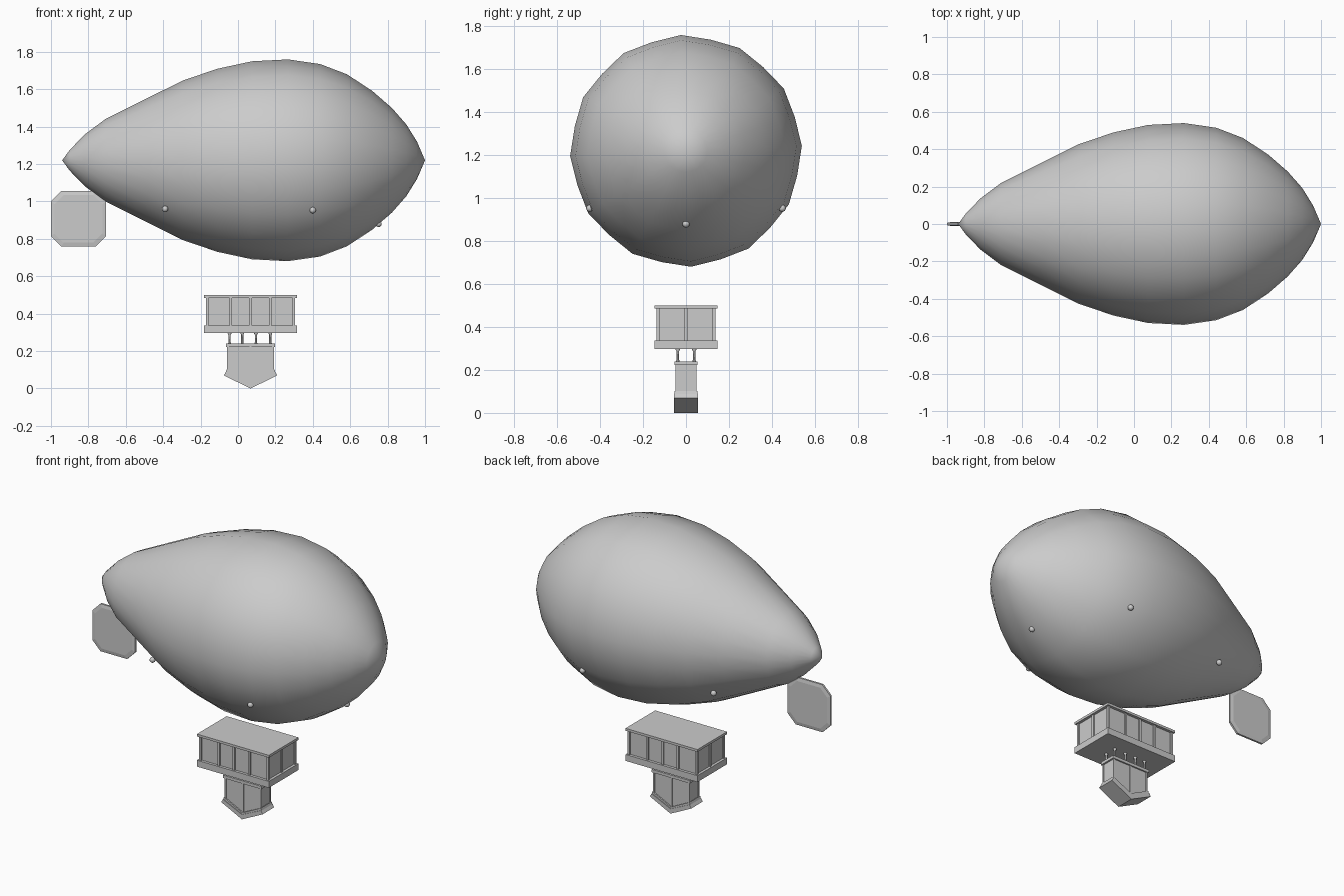
import bpy, bmesh, math

if "Cube" in bpy.data.objects:
    bpy.data.objects.remove(bpy.data.objects["Cube"])

CX = 0.067  # centre of the cabins along x


def make_object(name, bm, smooth=None):
    bmesh.ops.recalc_face_normals(bm, faces=bm.faces)
    mesh = bpy.data.meshes.new(name)
    bm.to_mesh(mesh)
    bm.free()
    ob = bpy.data.objects.new(name, mesh)
    bpy.context.collection.objects.link(ob)
    if smooth:
        bpy.ops.object.select_all(action='DESELECT')
        bpy.context.view_layer.objects.active = ob
        ob.select_set(True)
        bpy.ops.object.shade_smooth_by_angle(angle=math.radians(smooth))
    return ob


def add_box(bm, x0, x1, y0, y1, z0, z1):
    verts = bmesh.ops.create_cube(bm, size=1)['verts']
    for v in verts:
        v.co.x = (x0 + x1) / 2 + v.co.x * (x1 - x0)
        v.co.y = (y0 + y1) / 2 + v.co.y * (y1 - y0)
        v.co.z = (z0 + z1) / 2 + v.co.z * (z1 - z0)


def box(name, hx, hy, z0, z1):
    bm = bmesh.new()
    add_box(bm, CX - hx, CX + hx, -hy, hy, z0, z1)
    return make_object(name, bm)


def prism(name, outline, hy):
    bm = bmesh.new()
    front = [bm.verts.new((x, -hy, z)) for x, z in outline]
    back = [bm.verts.new((x, hy, z)) for x, z in outline]
    bm.faces.new(front)
    bm.faces.new(back[::-1])
    n = len(outline)
    for i in range(n):
        j = (i + 1) % n
        bm.faces.new((front[i], back[i], back[j], front[j]))
    return make_object(name, bm)


def lathe(bm, profile, sides, place):
    # place(t, r, angle index) gives the point; zero radius makes a pole
    rings = []
    for t, r in profile:
        count = 1 if r == 0 else sides
        rings.append([bm.verts.new(place(t, r, i)) for i in range(count)])
    for a, b in zip(rings, rings[1:]):
        for i in range(sides):
            j = (i + 1) % sides
            quad = [a[i % len(a)], a[j % len(a)], b[j % len(b)], b[i % len(b)]]
            bm.faces.new(list(dict.fromkeys(quad)))
    for ring in (rings[0], rings[-1]):
        if len(ring) > 2:
            bm.faces.new(ring)


# teardrop balloon, slightly faceted around its length
profile = [(-0.94, 0), (-0.90, 0.055), (-0.82, 0.138), (-0.71, 0.22), (-0.48, 0.335),
           (-0.295, 0.427), (-0.11, 0.49), (0.075, 0.53), (0.267, 0.54), (0.44, 0.515),
           (0.583, 0.46), (0.717, 0.372), (0.823, 0.28), (0.90, 0.192), (0.957, 0.10), (1.0, 0)]


def balloon_point(x, r, i):
    a = math.radians(2.5 + 15 * i)
    r *= 1 if i % 2 == 0 else 0.982
    return (x, r * math.cos(a), 1.22 + r * math.sin(a))


bm = bmesh.new()
lathe(bm, profile, 24, balloon_point)
make_object("balloon", bm, 60)

# rope anchor knobs on the balloon
for i, (x, y, z) in enumerate([(-0.39, 0.285, 0.96), (-0.39, -0.285, 0.96),
                               (0.40, 0.448, 0.953), (0.40, -0.448, 0.953), (0.752, 0, 0.88)]):
    bm = bmesh.new()
    bmesh.ops.create_uvsphere(bm, u_segments=14, v_segments=8, radius=0.017)
    bmesh.ops.translate(bm, verts=bm.verts, vec=(x, y, z))
    make_object(f"anchor_knob_{i + 1}", bm, 60)

# tail rudder: clipped square with a thinner rim
bm = bmesh.new()
rx, rz, h, c = -0.853, 0.907, 0.148, 0.092


def rudder_loop(s, y):
    k = 1 - s
    pts = [(h, c), (c, h), (-c, h), (-h, c), (-h, -c), (-c, -h), (c, -h), (h, -c)]
    return [bm.verts.new((rx + px * k, y, rz + pz * k)) for px, pz in pts]


loops = [rudder_loop(0.14, -0.01), rudder_loop(0, -0.006),
         rudder_loop(0, 0.006), rudder_loop(0.14, 0.01)]
bm.faces.new(loops[0])
bm.faces.new(loops[-1])
for a, b in zip(loops, loops[1:]):
    for i in range(8):
        bm.faces.new((a[i], a[(i + 1) % 8], b[(i + 1) % 8], b[i]))
make_object("rudder", bm)

# upper cabin
box("cabin_roof", 0.248, 0.146, 0.485, 0.50)
box("cabin_walls", 0.231, 0.129, 0.335, 0.49)
box("cabin_base", 0.248, 0.146, 0.297, 0.337)

bm = bmesh.new()
p = 0.007
for s in (-1, 1):
    for k in range(5):
        x, y = CX - 0.232 + 0.116 * k if k in (0, 4) else CX + 0.106 * (k - 2), 0.131 * s
        add_box(bm, x - p, x + p, y - p, y + p, 0.33, 0.49)
    x = CX + 0.232 * s
    add_box(bm, x - p, x + p, -p, p, 0.33, 0.49)
make_object("cabin_posts", bm)

# flared struts between the cabins
bm = bmesh.new()
strut = [(0.235, 0.010), (0.247, 0.006), (0.287, 0.006), (0.294, 0.010), (0.30, 0.010)]
for sx in (-0.045, 0.023, 0.096, 0.173):
    for sy in (-0.038, 0.038):
        def strut_point(z, r, i):
            a = math.tau * i / 8
            return (sx + r * math.cos(a), sy + r * math.sin(a), z)
        lathe(bm, strut, 8, strut_point)
make_object("struts", bm, 40)

# lower pod with a V-shaped keel
box("pod_rim", 0.132, 0.054, 0.222, 0.24)
prism("pod_walls", [(CX - 0.121, 0.225), (CX - 0.121, 0.085), (CX, 0.02),
                    (CX + 0.121, 0.085), (CX + 0.121, 0.225)], 0.045)
prism("pod_keel", [(CX - 0.131, 0.09), (CX - 0.143, 0.07), (CX, 0),
                   (CX + 0.143, 0.07), (CX + 0.131, 0.09), (CX, 0.03)], 0.057)
prism("pod_band", [(CX - 0.128, 0.103), (CX - 0.133, 0.085), (CX, 0.02),
                   (CX + 0.133, 0.085), (CX + 0.128, 0.103), (CX, 0.04)], 0.053)

bm = bmesh.new()
for k in (-1, 0, 1):
    for s in (-1, 1):
        x, y = CX + 0.120 * k, 0.045 * s
        add_box(bm, x - 0.005, x + 0.005, y - 0.005, y + 0.005, 0.035 if k == 0 else 0.085, 0.225)
make_object("pod_posts", bm)
